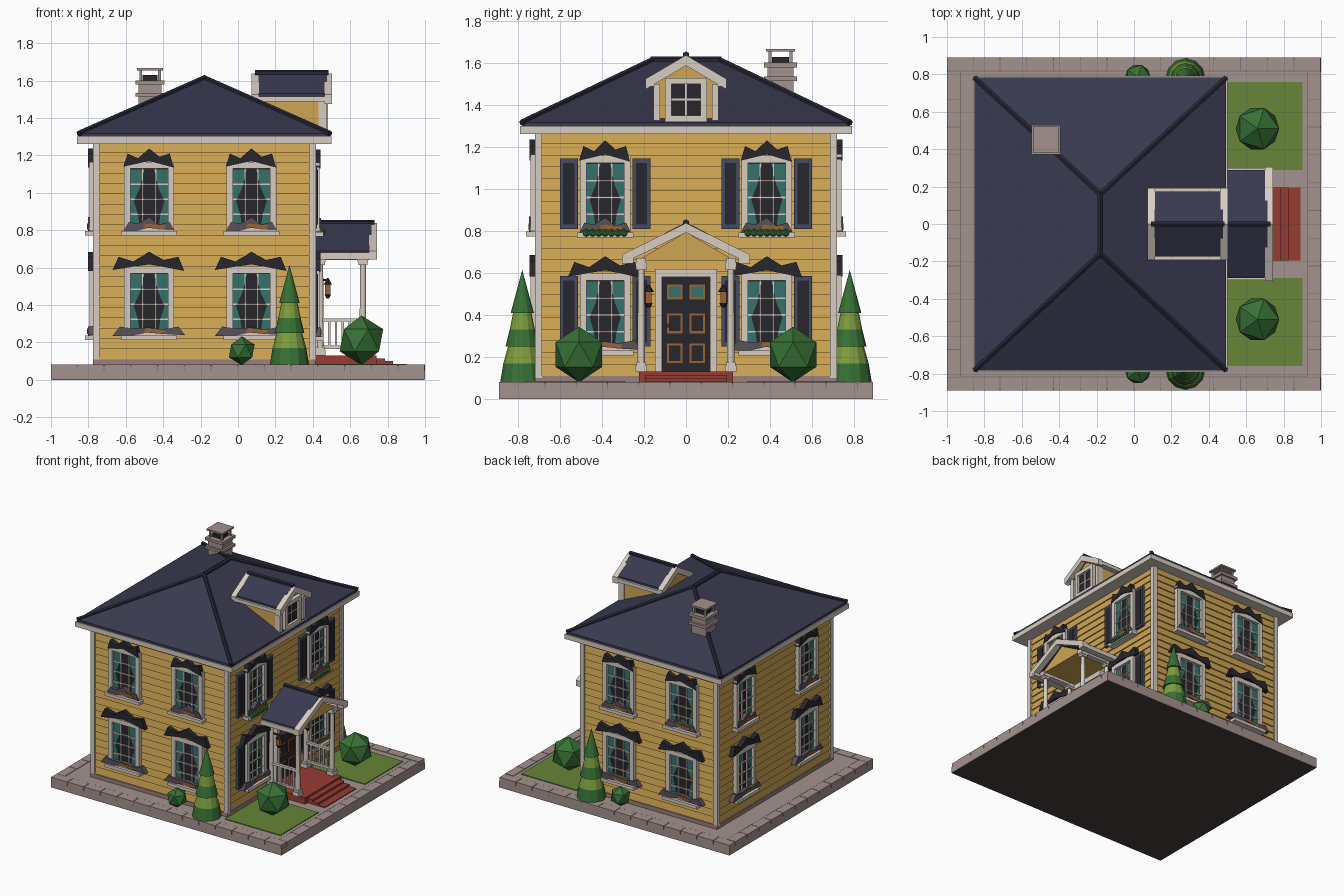
import bpy, bmesh
from math import pi
from mathutils import Matrix, Vector

if "Cube" in bpy.data.objects:
    bpy.data.objects.remove(bpy.data.objects["Cube"])

PARTS = {}
HEX = dict(yellow='CDA555', cream='D6CBC0', navy='3B3C50', ridge='2A2B3A', stone='A2918C', dark='2C2A30',
           teal='39706C', grey='5B525A', wood='9A6238', red='963E36', lawn='67843A', green='3A7038',
           lime='7C9C40', slate='464C63', brick='98807C', base='80716D', bottom='4A403E')
I = Matrix()
OUT = Matrix.Rotation(pi / 2, 4, 'Z')      # profile (y,z) extruded along +x


def part(name, col):
    return PARTS.setdefault((name, col), bmesh.new())


def prism(name, col, pts, d0, d1, M=I):
    """Polygon in (u,z), extruded outwards (local -y) from d0 to d1."""
    bm = part(name, col)
    a = [bm.verts.new(M @ Vector((u, -d0, z))) for u, z in pts]
    b = [bm.verts.new(M @ Vector((u, -d1, z))) for u, z in pts]
    bm.faces.new(a)
    bm.faces.new(b[::-1])
    for i in range(len(a)):
        j = (i + 1) % len(a)
        bm.faces.new((a[i], a[j], b[j], b[i]))


def slab(name, col, u0, u1, z0, z1, d0, d1, M=I):
    prism(name, col, [(u0, z0), (u1, z0), (u1, z1), (u0, z1)], d0, d1, M)


def box(name, col, x0, x1, y0, y1, z0, z1):
    slab(name, col, x0, x1, z0, z1, -y0, -y1)


def cone(name, col, x, y, z0, z1, r0, r1, n=12):
    bmesh.ops.create_cone(part(name, col), cap_ends=True, segments=n, radius1=r0, radius2=r1, depth=z1 - z0,
                          matrix=Matrix.Translation((x, y, (z0 + z1) / 2)))


def bar(name, col, a, b, r):
    a, b = Vector(a), Vector(b)
    M = Matrix.Translation((a + b) / 2) @ (b - a).to_track_quat('Z', 'Y').to_matrix().to_4x4()
    bmesh.ops.create_cone(part(name, col), cap_ends=True, segments=6, radius1=r, radius2=r,
                          depth=(b - a).length, matrix=M)


def ball(name, col, x, y, z, r, zs=1.0):
    bmesh.ops.create_icosphere(part(name, col), subdivisions=1, radius=r,
                               matrix=Matrix.Translation((x, y, z)) @ Matrix.Diagonal((1, 1, zs, 1)))


def chevron(w, ze, zp, t):
    return [(-w, ze), (0, zp), (w, ze), (w, ze - t), (0, zp - t), (-w, ze - t)]


# Plot slab with a border of paving stones
box('plot_underside', 'bottom', -.995, .995, -.885, .885, 0, .01)
box('plot_slab', 'base', -.996, .996, -.886, .886, .005, .077)
box('plot_side_band', 'stone', -1, 1, -.89, .89, .001, .05)
for k in range(14):
    a = -1 + k * 2 / 14
    for y in (-.89, .82):
        box('border_stones', 'stone', a, a + .139, y, y + .07, .05, .081)
for k in range(11):
    a = -.818 + k * 1.636 / 11
    for x in (-1, .93):
        box('border_stones', 'stone', x, x + .07, a, a + .145, .05, .081)
box('yard_paving', 'stone', -.926, .926, -.816, .816, .05, .079)
for s in (-1, 1):
    y0, y1 = sorted((s * .29, s * .76))
    box('lawn', 'lawn', .42, .9, y0, y1, .07, .085)

# Foundation, lapped siding and corner boards
box('foundation', 'brick', -.775, .415, -.72, .72, .07, .11)
ROWS, Z0, Z1 = 21, .11, 1.27
h = (Z1 - Z0) / ROWS
for k in range(ROWS):
    bm = part('siding', 'yellow')
    rings = []
    for z, g in ((Z0 + k * h, 0), (Z0 + (k + 1) * h, .009)):
        rings.append([bm.verts.new((x, y, z)) for x, y in
                      ((-.768 + g, -.713 + g), (.408 - g, -.713 + g), (.408 - g, .713 - g), (-.768 + g, .713 - g))])
    bm.faces.new(rings[0])
    bm.faces.new(rings[1])
    for i in range(4):
        j = (i + 1) % 4
        bm.faces.new((rings[0][i], rings[0][j], rings[1][j], rings[1][i]))
for x in (-.776, .381):
    for y in (-.72, .685):
        box('corner_boards', 'cream', x, x + .035, y, y + .035, .1, 1.265)

# Eaves, hip roof and ridge caps
box('eaves', 'cream', -.86, .5, -.79, .79, 1.262, 1.3)
bm = part('main_roof', 'navy')
C = [(-.852, -.782), (.492, -.782), (.492, .782), (-.852, .782)]
lo = [bm.verts.new((x, y, 1.29)) for x, y in C]
up = [bm.verts.new((x, y, 1.318)) for x, y in C]
ra, rb = bm.verts.new((-.18, -.16, 1.615)), bm.verts.new((-.18, .16, 1.615))
bm.faces.new(lo)
for i in range(4):
    j = (i + 1) % 4
    bm.faces.new((lo[i], lo[j], up[j], up[i]))
for f in ((up[0], up[1], ra), (up[1], up[2], rb, ra), (up[2], up[3], rb), (up[3], up[0], ra, rb)):
    bm.faces.new(f)
for x, y in C:
    bar('ridge_caps', 'ridge', (x, y, 1.316), (-.18, .16 if y > 0 else -.16, 1.613), .016)
bar('ridge_caps', 'ridge', (-.18, -.17, 1.613), (-.18, .17, 1.613), .018)


# Windows: frame, glass, curtains, muntins, ragged hood, sill debris
def window(M, d, u, z, lower, wide=1.0, shutters=False):
    M = M @ Matrix.Translation((u, -d, z)) @ Matrix.Diagonal((wide, 1, 1, 1))
    slab('window_glass', 'dark', -.11, .11, .02, .35, -.01, .006, M)
    for s in (-1, 1):
        prism('curtains', 'teal', [(s * .1, .34), (s * .025, .34), (s * .05, .24), (s * .082, .17),
                                   (s * .06, .1), (s * .05, .03), (s * .1, .03)], .005, .011, M)
        a, b = sorted((s * .1, s * .134))
        slab('window_frames', 'cream', a, b, 0, .38, -.01, .03, M)
        slab('muntins', 'cream', s * .034 - .004, s * .034 + .004, .02, .35, .008, .018, M)
    for zz in (.1, .18, .26):
        slab('muntins', 'cream', -.1, .1, zz - .004, zz + .004, .008, .018, M)
    slab('window_frames', 'cream', -.1, .1, .345, .38, -.01, .03, M)
    slab('window_frames', 'cream', -.1, .1, 0, .035, -.01, .03, M)
    slab('window_sills', 'cream', -.15, .15, -.012, .012, -.01, .052, M)
    k = 1.42 if lower else 1
    hood = [(-.138, .355), (-.115, .425), (-.06, .4), (0, .452), (.055, .408), (.11, .425), (.132, .35), (0, .385)]
    prism('window_hoods', 'dark', [(x * k, q + (.008 if lower else 0)) for x, q in hood], 0, .036, M)
    heap = [(-.138, .01), (-.11, .06), (-.06, .05), (0, .085 if not lower else .055), (.05, .045), (.11, .06),
            (.135, .015), (.05, .02), (0, .03), (-.06, .012)]
    prism('sill_drapes', 'grey', [(x * k, q) for x, q in heap], 0, .038, M)
    prism('sill_wood', 'wood', [(-.03, .03), (.08, .02), (.09, .042), (-.02, .05)], .03, .041, M)
    if shutters:
        for s in (-1, 1):
            a, b = sorted((s * .145, s * .24))
            slab('shutters', 'slate', a, b, .03, .365, -.01, .018, M)
            slab('shutter_louvres', 'dark', a + .018, b - .018, .05, .345, .01, .022, M)


def side(a):
    return Matrix.Translation((-.18, 0, 0)) @ Matrix.Rotation(a, 4, 'Z')


for low, z in ((True, .225), (False, .785)):
    for u in (-.295, .252):
        window(side(0), .71, u, z, low)
        window(side(pi), .71, -u, z, low)
    for u in (-.385, .385):
        window(side(pi / 2), .585, u, z - .005, low, .9, True)
        window(side(-pi / 2), .585, u, z, low, .9)
for s in (-1, 1):
    for k in range(7):
        ball('window_box_plants', 'green', .45, s * .385 + (k - 3) * .03, .79, .021)

# Dormer
prism('dormer_walls', 'yellow', [(-.15, 1.3), (.15, 1.3), (.15, 1.5), (0, 1.61), (-.15, 1.5)], .09, .45, OUT)
prism('dormer_roof', 'navy', chevron(.175, 1.53, 1.642, .04), .11, .475, OUT)
for a, b in ((.072, .112), (.462, .502)):
    prism('dormer_rakes', 'cream', chevron(.192, 1.525, 1.638, .05), a, b, OUT)
for s in (-1, 1):
    a, b = sorted((s * .15, s * .192))
    box('dormer_eaves', 'cream', .075, .5, a, b, 1.488, 1.515)
    a, b = sorted((s * .125, s * .156))
    box('dormer_trim', 'cream', .43, .475, a, b, 1.3, 1.5)
    a, b = sorted((s * .07, s * .1))
    box('dormer_window_frame', 'cream', .44, .482, a, b, 1.33, 1.53)
for a, b in ((1.32, 1.35), (1.5, 1.53)):
    box('dormer_window_frame', 'cream', .44, .482, -.1, .1, a, b)
box('dormer_trim', 'cream', .43, .49, -.16, .16, 1.3, 1.322)
box('dormer_glass', 'dark', .44, .462, -.08, .08, 1.34, 1.51)
box('dormer_muntins', 'cream', .455, .468, -.004, .004, 1.34, 1.51)
box('dormer_muntins', 'cream', .455, .468, -.08, .08, 1.423, 1.431)
bar('dormer_ridge', 'ridge', (.09, 0, 1.64), (.485, 0, 1.64), .016)

# Chimney with hood
cx, cy = -.47, .45
for r, a, b, n, c in ((.062, 1.3, 1.54, 'chimney_shaft', 'stone'), (.078, 1.515, 1.535, 'chimney_cap', 'stone'),
                      (.062, 1.535, 1.585, 'chimney_shaft', 'stone'), (.078, 1.58, 1.602, 'chimney_cap', 'stone'),
                      (.04, 1.6, 1.63, 'chimney_flue', 'dark'), (.07, 1.655, 1.668, 'chimney_hood', 'stone')):
    box(n, c, cx - r, cx + r, cy - r, cy + r, a, b)
for sx in (-.05, .05):
    for sy in (-.05, .05):
        box('chimney_posts', 'stone', cx + sx - .007, cx + sx + .007, cy + sy - .007, cy + sy + .007, 1.6, 1.66)

# Porch floor, steps and gabled roof
box('porch_floor', 'red', .41, .74, -.225, .225, .07, .13)
for x, z in ((.785, .115), (.83, .1), (.89, .086)):
    box('porch_steps', 'red', .73, x, -.195, .195, .07, z)
prism('porch_gable', 'yellow', [(-.23, .66), (.23, .66), (0, .795)], .4, .69, OUT)
prism('porch_roof', 'navy', chevron(.288, .69, .843, .04), .4, .715, OUT)
prism('porch_rake', 'cream', chevron(.305, .688, .838, .045), .7, .742, OUT)
bar('porch_ridge', 'ridge', (.4, 0, .84), (.73, 0, .84), .016)

# Porch beams, columns, railings and lanterns
for s in (-1, 1):
    y = s * .213
    box('porch_beams', 'cream', .4, .7, y - .022, y + .022, .64, .672)
    a, b = sorted((s * .25, s * .3))
    box('porch_eaves', 'cream', .4, .74, a, b, .645, .68)
    for x in (.44, .668):
        cone('porch_columns', 'cream', x, y, .13, .65, .019, .015)
        for r, a, b in ((.028, .13, .16), (.023, .16, .175), (.024, .615, .63), (.028, .63, .65)):
            box('column_blocks', 'cream', x - r, x + r, y - r, y + r, a, b)
    for z in (.175, .32):
        box('railings', 'cream', .44, .66, y - .011, y + .011, z - .009, z + .009)
    for k in range(5):
        box('balusters', 'cream', .482 + k * .036, .494 + k * .036, y - .006, y + .006, .175, .32)
    y = s * .178
    box('lantern_arms', 'dark', .4, .485, y - .005, y + .005, .53, .54)
    box('lantern_glass', 'wood', .466, .494, y - .014, y + .014, .455, .51)
    cone('lantern_caps', 'dark', .48, y, .51, .545, .026, .004, 6)
    cone('lantern_caps', 'dark', .48, y, .435, .457, .008, .02, 6)

# Front door
slab('door_leaf', 'dark', -.118, .118, .13, .58, .4, .425, OUT)
for s in (-1, 1):
    a, b = sorted((s * .115, s * .148))
    slab('door_frame', 'cream', a, b, .13, .615, .4, .445, OUT)
    for z, q in ((.51, .035), (.36, .047), (.218, .047)):
        u = s * .053
        slab('door_panel_trim', 'wood', u - .037, u + .037, z - q, z + q, .42, .431, OUT)
        slab('door_glass' if z > .5 else 'door_panels', 'teal' if z > .5 else 'dark',
             u - .027, u + .027, z - q + .01, z + q - .01, .42, .434, OUT)
slab('door_frame', 'cream', -.148, .148, .58, .62, .4, .45, OUT)
ball('door_knob', 'wood', .435, -.085, .35, .01)

# Shrubs and conical trees
for s in (-1, 1):
    ball('front_bush', 'green', .66, s * .51, .212, .13, 1.02)
    ball('side_bush', 'green', .02, s * .785, .155, .077)
    for n, c, a, b, r0, r1 in (('tree_low', 'green', .08, .17, .105, .09), ('tree_low', 'lime', .17, .26, .09, .065),
                               ('tree_mid', 'green', .25, .33, .08, .06), ('tree_mid', 'lime', .33, .42, .06, .042),
                               ('tree_top', 'green', .41, .615, .055, 0)):
        cone(n, c, .275, s * .78, a, b, r0, r1, 12)

# Turn every collected part into an object
mats = {}
for key, v in HEX.items():
    mats[key] = bpy.data.materials.new(key)
    mats[key].diffuse_color = [(int(v[i:i + 2], 16) / 255) ** 2.2 for i in (0, 2, 4)] + [1]
for (name, col), bm in PARTS.items():
    bmesh.ops.recalc_face_normals(bm, faces=bm.faces)
    me = bpy.data.meshes.new(name)
    bm.to_mesh(me)
    bm.free()
    me.materials.append(mats[col])
    bpy.context.collection.objects.link(bpy.data.objects.new(name, me))

for m in bpy.data.materials:
    if m.users and not m.is_grease_pencil:
        m.use_nodes = True
        m.node_tree.nodes["Principled BSDF"].inputs["Base Color"].default_value = m.diffuse_color
